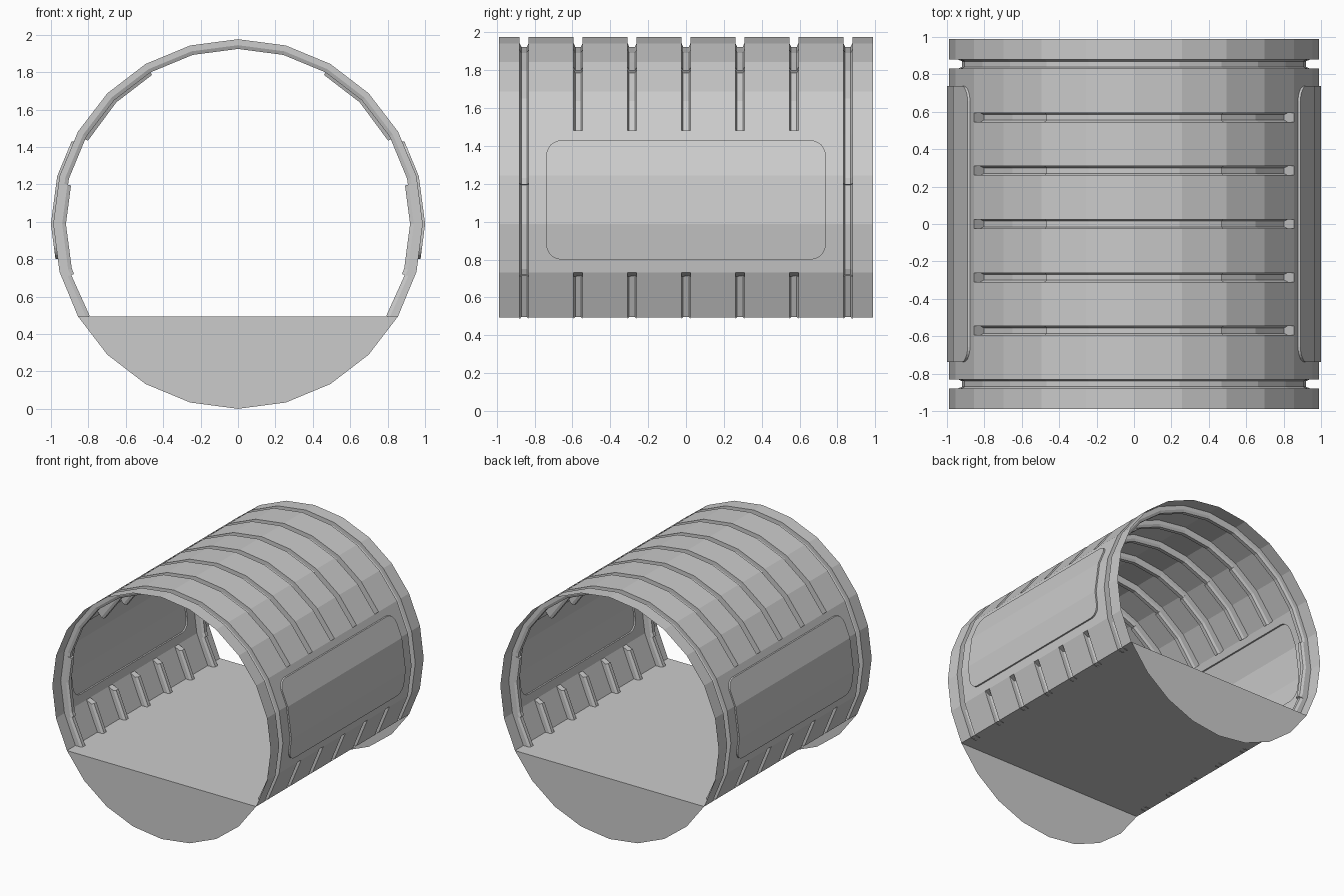
import bpy, bmesh
from math import sin, cos, radians, pi

if "Cube" in bpy.data.objects:
    bpy.data.objects.remove(bpy.data.objects["Cube"])

R, CZ, L = 0.988, 0.988, 0.988      # shell radius, axis height, half length
HW, HW_IN = 0.024, 0.015            # groove half widths, outer and floor
RIBS = [i * 0.285 for i in range(-3, 4)]


def pt(a, r, y):
    """Point on a 24-sided tube, a in degrees from the top."""
    f = r * cos(radians(7.5)) / cos(radians(a % 15 - 7.5))
    return (f * sin(radians(a)), y, CZ + f * cos(radians(a)))


def add_face(bm, pts):
    bm.faces.new([bm.verts.new(p) for p in pts])


def finish(bm, name, outward=True):
    bmesh.ops.remove_doubles(bm, verts=bm.verts[:], dist=0.0004)
    bmesh.ops.recalc_face_normals(bm, faces=bm.faces[:])
    s = 0
    for f in bm.faces:
        c = f.calc_center_median()
        s += f.calc_area() * (f.normal.x * c.x + f.normal.z * (c.z - CZ))
    if outward and s < 0:
        bmesh.ops.reverse_faces(bm, faces=bm.faces[:])
    me = bpy.data.meshes.new(name)
    bm.to_mesh(me)
    bm.free()
    ob = bpy.data.objects.new(name, me)
    bpy.context.collection.objects.link(ob)


def groove(bm, y, rows, caps):
    """Pressed groove; rows are (outer angle, floor angle, floor radius)."""
    secs = []
    for ao, ai, r in rows:
        secs.append([pt(ao, R, y - HW), pt(ai, r + 0.02, y - HW), pt(ai, r, y - HW_IN),
                     pt(ai, r, y + HW_IN), pt(ai, r + 0.02, y + HW), pt(ao, R, y + HW)])
    for s, t in zip(secs, secs[1:]):
        for k in range(5):
            add_face(bm, (s[k], s[k + 1], t[k + 1], t[k]))
    for i in caps:
        add_face(bm, secs[i])


def mirror_rows(half):
    return [(-a, -b, r) for a, b, r in reversed(half)] + half


# Tunnel shell: plain strips between the grooves
bm = bmesh.new()
edges = [-L] + [e for y in RIBS for e in (y - HW, y + HW)] + [L]
for i in range(0, len(edges), 2):
    y0, y1 = edges[i], edges[i + 1]
    end = i in (0, len(edges) - 2)
    for a in range(-120, 120, 15):
        if end or not 60 < abs(a + 7.5) < 105:
            add_face(bm, (pt(a, R, y0), pt(a + 15, R, y0), pt(a + 15, R, y1), pt(a, R, y1)))

# Grooves pressed into the shell, showing as ribs inside
S, D = 0.936, 0.92
roof = [(0, 0, S), (15, 15, S), (30, 30, S), (30, 30, D), (45, 45, D), (60, 61, D)]
ring = [(a, a, S) for a in (0, 15, 30, 45, 60, 75)] + [
    (77, 77, S), (77, 77, D), (90, 90, D), (105, 105, D), (107, 107, D), (107, 107, S), (120, 121.8, S)]
foot = [(105, 107, S), (120, 121.5, 0.943)]
for y in RIBS:
    if abs(y) > 0.8:
        groove(bm, y, mirror_rows(ring), [])
    else:
        groove(bm, y, mirror_rows(roof), [0, -1])
        groove(bm, y, foot, [0])
        groove(bm, y, [(-a, -b, r) for a, b, r in foot], [0])
finish(bm, "tunnel_shell")

# Side walls, each with a rounded panel pressed outward
PY, PZ0, PZ1, CR = 0.738, 0.80, 1.43, 0.08
WY = RIBS[-1] - HW
WZ1, WZ0 = pt(60, R, 0)[2], pt(105, R, 0)[2]


def wall_x(z, r):
    """x of the faceted tube of radius r at height z."""
    for a in (60, 75, 90):
        p, q = pt(a, r, 0), pt(a + 15, r, 0)
        if z >= q[2] - 1e-6 or a == 90:
            return p[0] + (q[0] - p[0]) * (z - p[2]) / (q[2] - p[2])


for side, label in ((1, "right"), (-1, "left")):
    bm = bmesh.new()
    corners = [(1, 1), (-1, 1), (-1, -1), (1, -1)]
    rect, arcs = [], []
    for k, (sy, sz) in enumerate(corners):
        rect.append((sy * WY, WZ1 if sz > 0 else WZ0))
        cy = sy * (PY - CR)
        cz = PZ1 - CR if sz > 0 else PZ0 + CR
        arcs.append([(cy + CR * cos(k * pi / 2 + t * pi / 12),
                      cz + CR * sin(k * pi / 2 + t * pi / 12)) for t in range(7)])
    loop = [p for arc in arcs for p in arc]
    # flat layout first: x = 0 is the wall, x = 1 is the panel
    for k in range(4):
        n = (k + 1) % 4
        for p, q in zip(arcs[k], arcs[k][1:]):
            add_face(bm, [(0, *rect[k]), (0, *q), (0, *p)])
        add_face(bm, [(0, *rect[k]), (0, *rect[n]), (0, *arcs[n][0]), (0, *arcs[k][-1])])
    for p, q in zip(loop, loop[1:] + loop[:1]):
        add_face(bm, [(0, *p), (0, *q), (1, *q), (1, *p)])
    add_face(bm, [(1, *p) for p in loop])
    bmesh.ops.remove_doubles(bm, verts=bm.verts[:], dist=0.0004)
    for a in (75, 90):
        bmesh.ops.bisect_plane(bm, geom=bm.verts[:] + bm.edges[:] + bm.faces[:],
                               plane_co=(0, 0, pt(a, R, 0)[2]), plane_no=(0, 0, 1))
    for v in bm.verts:
        v.co.x = side * (wall_x(v.co.z, R) + (0.0125 if v.co.x > 0.5 else 0))
    finish(bm, label + "_side_panel")

# Floor deck
FX, _, FZ = pt(120, R, 0)
bm = bmesh.new()
add_face(bm, [(-FX, -L, FZ), (FX, -L, FZ), (FX, L, FZ), (-FX, L, FZ)])
finish(bm, "floor", outward=False)

# End plates below the floor
for y, label in ((-L, "front"), (L, "back")):
    bm = bmesh.new()
    pts = [pt(a, R, y) for a in range(120, 241, 15)]
    add_face(bm, pts if y > 0 else pts[::-1])
    f = bm.faces[:] if not bm.faces.ensure_lookup_table() else []
    me = bpy.data.meshes.new(label + "_end_plate")
    bm.normal_update()
    if f[0].normal.y * y < 0:
        bmesh.ops.reverse_faces(bm, faces=f)
    bm.to_mesh(me)
    bm.free()
    bpy.context.collection.objects.link(bpy.data.objects.new(label + "_end_plate", me))
